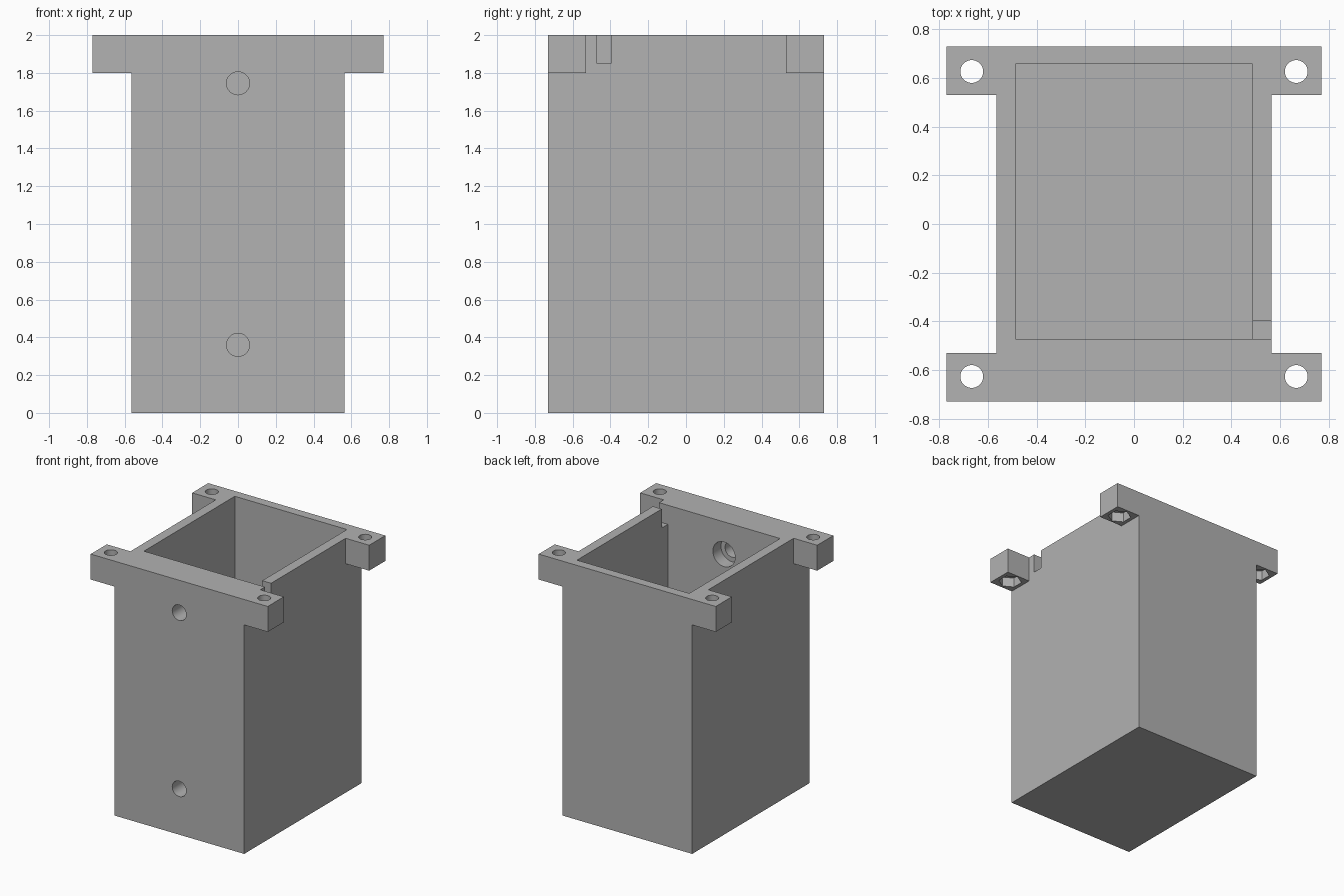
import bpy
from math import pi
from mathutils import Matrix, Vector

default = bpy.data.objects.get("Cube")
if default:
    bpy.data.objects.remove(default, do_unlink=True)

grey = bpy.data.materials.new("plain grey")
grey.use_nodes = True
grey.diffuse_color = (0.445, 0.445, 0.445, 1)
grey.node_tree.nodes["Principled BSDF"].inputs["Base Color"].default_value = grey.diffuse_color

W, D, H = 0.565, 0.73, 2.0      # half width, half depth, height of the housing
FLANGE_X, FLANGE_Z = 0.77, 1.8


def box(name, lo, hi):
    lo, hi = Vector(lo), Vector(hi)
    bpy.ops.mesh.primitive_cube_add(size=1)
    ob = bpy.context.object
    ob.name = name
    ob.data.transform(Matrix.Translation((lo + hi) / 2) @ Matrix.Diagonal((*(hi - lo), 1)))
    ob.data.materials.append(grey)
    return ob


def prism(name, sides, radius, centre, depth, axis="Z"):
    bpy.ops.mesh.primitive_cylinder_add(vertices=sides, radius=radius, depth=depth)
    ob = bpy.context.object
    ob.name = name
    turn = Matrix.Rotation(pi / 2, 4, "X") if axis == "Y" else Matrix.Identity(4)
    ob.data.transform(Matrix.Translation(centre) @ turn)
    ob.data.materials.append(grey)
    return ob


def combine(target, tool, operation):
    mod = target.modifiers.new(tool.name, "BOOLEAN")
    mod.operation, mod.solver, mod.object = operation, "EXACT", tool
    bpy.context.view_layer.objects.active = target
    bpy.ops.object.modifier_apply(modifier=mod.name)
    bpy.data.objects.remove(tool, do_unlink=True)


# Housing with a mounting flange along the front and back top edges
housing = box("housing", (-W, -D, 0), (W, D, H))
for side in (-1, 1):
    y0, y1 = sorted((side * D, side * 0.53))
    combine(housing, box("flange", (-FLANGE_X, y0, FLANGE_Z), (FLANGE_X, y1, H)), "UNION")

# Open cavity, with a thick front wall, and the cable notch in the left wall
combine(housing, box("cavity", (-0.488, -0.472, 0.075), (0.488, 0.657, 2.2)), "DIFFERENCE")
combine(housing, box("cable_notch", (0.4, -0.472, 1.85), (0.7, -0.396, 2.2)), "DIFFERENCE")

# Corner screw holes with hexagonal nut pockets underneath
for x in (-0.667, 0.667):
    for y in (-0.627, 0.627):
        combine(housing, prism("screw_hole", 32, 0.047, (x, y, 1.9), 0.5), "DIFFERENCE")
        combine(housing, prism("nut_pocket", 6, 0.085, (x, y, FLANGE_Z), 0.15), "DIFFERENCE")

# Front wall screw holes, counterbored from the inside
for z in (0.36, 1.745):
    combine(housing, prism("front_hole", 32, 0.061, (0, -0.6, z), 0.5, "Y"), "DIFFERENCE")
    combine(housing, prism("counterbore", 32, 0.097, (0, -0.472, z), 0.2, "Y"), "DIFFERENCE")

# Smooth round holes, crisp edges
bpy.ops.object.select_all(action="DESELECT")
housing.select_set(True)
bpy.context.view_layer.objects.active = housing
bpy.ops.object.shade_smooth_by_angle(angle=pi / 6)
